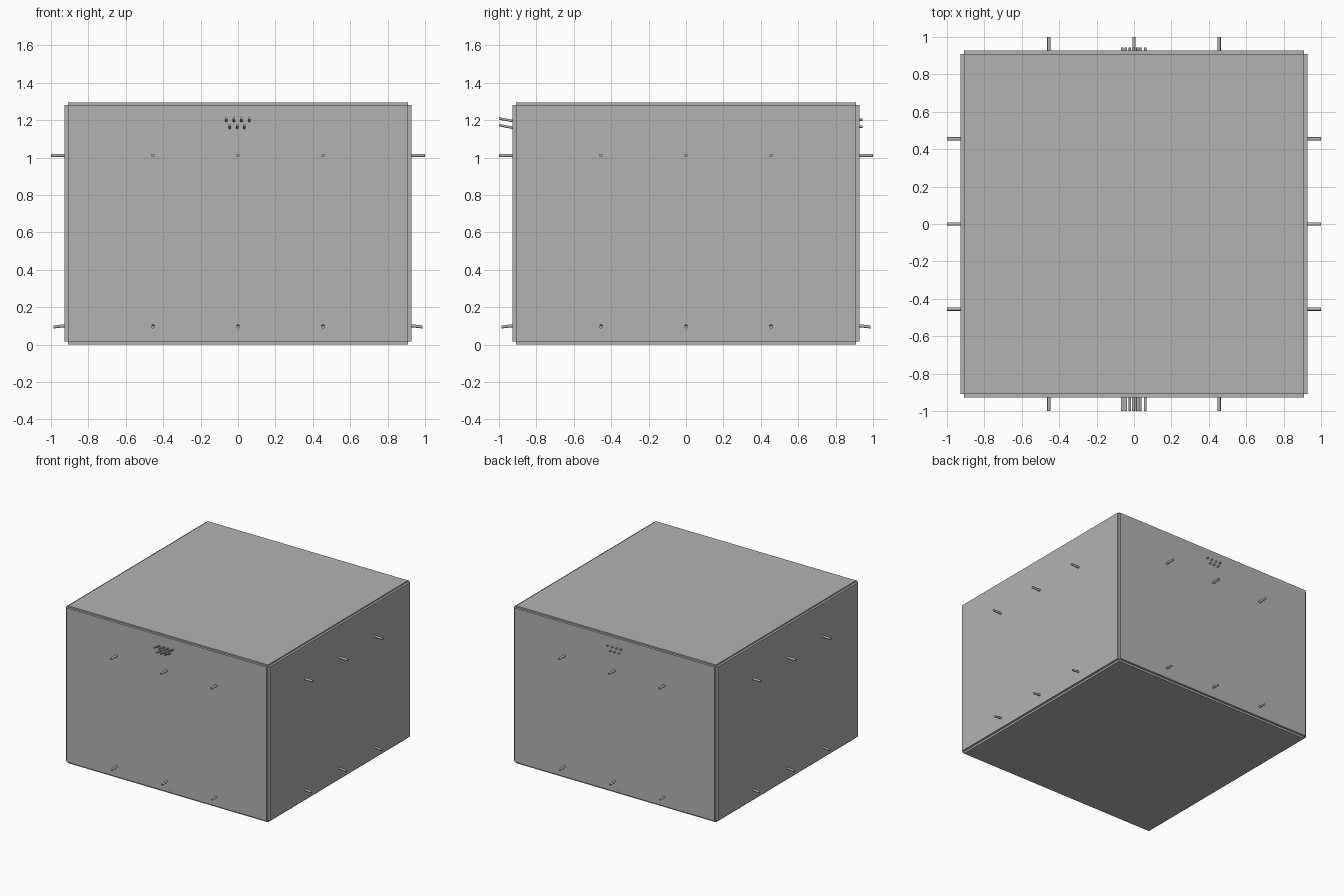
import bpy
import math
from mathutils import Vector, Matrix

if "Cube" in bpy.data.objects:
    bpy.data.objects.remove(bpy.data.objects["Cube"])

grey = bpy.data.materials.new("plain_grey")
grey.diffuse_color = (0.45, 0.45, 0.45, 1)
grey.use_nodes = True
grey.node_tree.nodes["Principled BSDF"].inputs["Base Color"].default_value = grey.diffuse_color

IN, OUT = 0.909, 0.927          # inner and outer half widths of the tank
Z0, Z1, TOP = 0.016, 1.282, 1.293


def box(name, lo, hi):
    lo, hi = Vector(lo), Vector(hi)
    bpy.ops.mesh.primitive_cube_add(size=1, location=(lo + hi) / 2)
    ob = bpy.context.object
    ob.name = name
    ob.scale = hi - lo
    ob.data.materials.append(grey)


def rod(name, a, b, r):
    a, b = Vector(a), Vector(b)
    bpy.ops.mesh.primitive_cylinder_add(vertices=16, radius=r, depth=(b - a).length,
                                        location=(a + b) / 2)
    ob = bpy.context.object
    ob.name = name
    ob.rotation_euler = (b - a).to_track_quat('Z', 'Y').to_euler()
    ob.data.materials.append(grey)
    bpy.ops.object.shade_smooth_by_angle()


# floor and lid
box("floor_panel", (-IN, -IN, 0), (IN, IN, Z0 + 0.001))
box("lid_panel", (-IN, -IN, Z1 - 0.001), (IN, IN, TOP))

# four walls, leaving a small notch along every edge
for s, side in ((-1, "left"), (1, "right")):
    a, b = sorted((s * (IN - 0.001), s * OUT))
    box(side + "_wall", (a, -IN, Z0), (b, IN, Z1))
for s, side in ((-1, "front"), (1, "back")):
    a, b = sorted((s * (IN - 0.001), s * OUT))
    box(side + "_wall", (-IN, a, Z0), (IN, b, Z1))

# three upper level pegs and three lower drooping pegs on each wall
for k in range(4):
    turn = Matrix.Rotation(k * math.pi / 2, 3, 'Z')
    for x in (-0.455, 0, 0.455):
        rod("upper_peg", turn @ Vector((x, -0.915, 1.011)),
            turn @ Vector((x, -1.0, 1.011)), 0.009)
        rod("lower_peg", turn @ Vector((x, -0.915, 0.102)),
            turn @ Vector((x, -0.987, 0.094)), 0.008)

# cluster of cable tubes: long and rising at the front, short stubs at the back
for z, xs in ((1.195, (-0.063, -0.022, 0.018, 0.06)), (1.159, (-0.044, -0.004, 0.033))):
    for x in xs:
        rod("front_tube", (x, -0.915, z - 0.002), (x, -1.0, z + 0.014), 0.0065)
        rod("back_tube", (x, 0.915, z + 0.006), (x, 0.943, z + 0.006), 0.0065)
